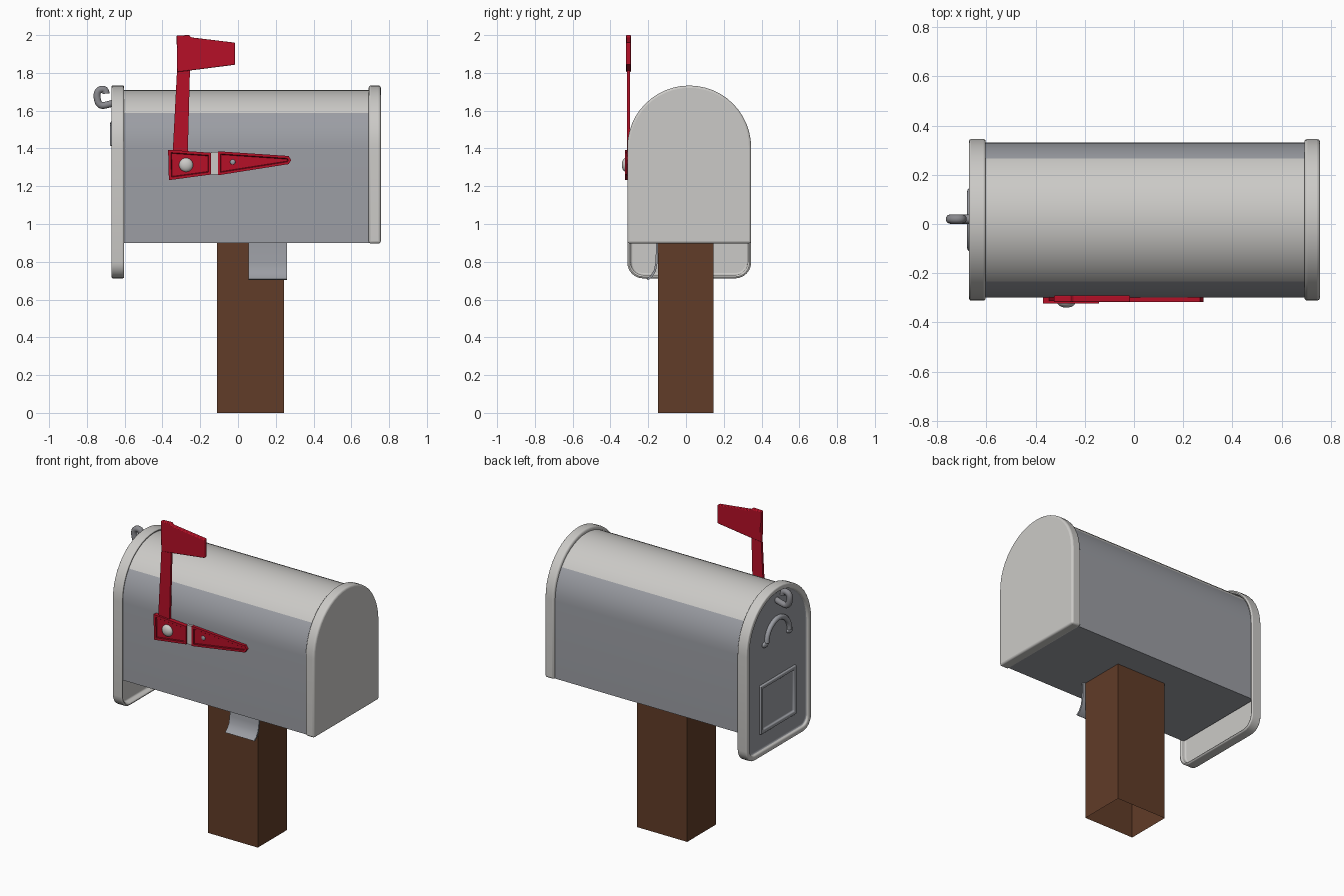
import bpy, bmesh, math
from mathutils import Vector

if "Cube" in bpy.data.objects:
    bpy.data.objects.remove(bpy.data.objects["Cube"])


def material(name, rgb):
    m = bpy.data.materials.new(name)
    m.diffuse_color = (*rgb, 1)
    m.use_nodes = True
    m.node_tree.nodes["Principled BSDF"].inputs["Base Color"].default_value = m.diffuse_color
    return m


LIGHT = material("light grey", (0.60, 0.59, 0.57))
STEEL = material("blue grey", (0.33, 0.34, 0.37))
DARK = material("hook grey", (0.25, 0.25, 0.27))
WOOD = material("brown", (0.120, 0.045, 0.021))
RED = material("red", (0.47, 0.005, 0.02))
DEEP_RED = material("deep red", (0.25, 0.003, 0.012))
CY = 0.017  # centre line of the box across y


def finish(ob, mats, smooth=True, bevel=0):
    for m in mats:
        ob.data.materials.append(m)
    if smooth:
        bpy.ops.object.select_all(action='DESELECT')
        ob.select_set(True)
        bpy.context.view_layer.objects.active = ob
        bpy.ops.object.shade_smooth_by_angle(angle=math.radians(35))
    if bevel:
        b = ob.modifiers.new("edge", 'BEVEL')
        b.width, b.segments, b.limit_method = bevel, 3, 'ANGLE'
        b.angle_limit = math.radians(40)
    return ob


def prism(name, pts, axis, lo, hi, mats, recess=(), rule=None, **kw):
    """Extrude a profile along x (pts are y,z) or y (pts are x,z).
    recess: (side, inset, depth, rim material, floor material) entries."""
    bm = bmesh.new()
    put = (lambda a, b, t: (t, a, b)) if axis == 'x' else (lambda a, b, t: (a, t, b))
    A = [bm.verts.new(put(a, b, lo)) for a, b in pts]
    B = [bm.verts.new(put(a, b, hi)) for a, b in pts]
    ends = {-1: bm.faces.new(A), 1: bm.faces.new(B)}
    n = len(pts)
    for i in range(n):
        j = (i + 1) % n
        bm.faces.new((A[i], A[j], B[j], B[i]))
    bmesh.ops.recalc_face_normals(bm, faces=bm.faces[:])
    if rule:
        for f in bm.faces:
            f.material_index = rule(f)
    for side, inset, depth, wall, floor in recess:
        f = ends[side]
        bmesh.ops.inset_region(bm, faces=[f], thickness=inset, use_even_offset=True)
        r = bmesh.ops.inset_region(bm, faces=[f], thickness=0.004, depth=-depth,
                                   use_even_offset=True)
        for w in r['faces']:
            w.material_index = wall
        f.material_index = floor
    me = bpy.data.meshes.new(name)
    bm.to_mesh(me)
    bm.free()
    ob = bpy.data.objects.new(name, me)
    bpy.context.collection.objects.link(ob)
    return finish(ob, mats, **kw)


def arch(r, top, bottom, corner=0):
    """Round-topped profile, with optionally rounded bottom corners."""
    spring = top - r
    pts = [(CY + r * math.cos(math.radians(7.5 * i)),
            spring + r * math.sin(math.radians(7.5 * i))) for i in range(25)]
    if not corner:
        return pts + [(CY - r, bottom), (CY + r, bottom)]
    for s, a0 in ((-1, 180), (1, 270)):
        for i in range(7):
            a = math.radians(a0 + 15 * i)
            pts.append((CY + s * (r - corner) + corner * math.cos(a),
                        bottom + corner + corner * math.sin(a)))
    return pts


def tube(name, pts, radius, mat, kind='POLY'):
    cu = bpy.data.curves.new(name, 'CURVE')
    cu.dimensions, cu.bevel_depth, cu.bevel_resolution = '3D', radius, 3
    cu.use_fill_caps = True
    sp = cu.splines.new(kind)
    sp.points.add(len(pts) - 1)
    for p, co in zip(sp.points, pts):
        p.co = (*co, 1)
    if kind == 'NURBS':
        sp.order_u, sp.use_endpoint_u, sp.resolution_u = 3, True, 6
    cu.materials.append(mat)
    ob = bpy.data.objects.new(name, cu)
    bpy.context.collection.objects.link(ob)
    return ob


def knob(name, loc, scale, mat):
    bpy.ops.mesh.primitive_uv_sphere_add(segments=20, ring_count=12, location=loc)
    ob = bpy.context.object
    ob.name, ob.scale = name, scale
    return finish(ob, [mat])


def rect(a0, a1, b0, b1):
    return [(a0, b0), (a1, b0), (a1, b1), (a0, b1)]


# Wooden post, open underneath
post = prism("post", rect(-0.11, 0.243, -0.0, 0.905), 'y', -0.147, 0.145, [WOOD], smooth=False)
bm = bmesh.new()
bm.from_mesh(post.data)
bmesh.ops.delete(bm, geom=[f for f in bm.faces if f.normal.z < -0.9], context='FACES')
bm.to_mesh(post.data)
bm.free()

# Box body: pale roof above, darker sides and floor below
prism("box_body", arch(0.315, 1.71, 0.9), 'x', -0.625, 0.71, [LIGHT, STEEL],
      rule=lambda f: int(f.calc_center_median().z < 1.58))

# Rear cap
prism("rear_cap", arch(0.328, 1.733, 0.897), 'x', 0.692, 0.756, [LIGHT], bevel=0.012)

# Door: rimmed tray on both faces, hanging below the box
prism("door", arch(0.328, 1.733, 0.712, 0.085), 'x', -0.67, -0.603, [LIGHT, STEEL],
      recess=[(-1, 0.032, 0.016, 0, 1), (1, 0.016, 0.03, 0, 0)], bevel=0.008)

# Raised frame on the door
prism("door_plaque", rect(-0.165, 0.195, 0.85, 1.16), 'x', -0.668, -0.645, [STEEL],
      recess=[(-1, 0.022, 0.012, 0, 0)], bevel=0.005)

# Arched handle with small feet
R = 0.115
handle = [(-0.662, CY + R * math.cos(math.radians(a)), 1.415 + R * math.sin(math.radians(a)))
          for a in range(0, 181, 12)]
tube("door_handle", handle, 0.016, STEEL)
for s in (-1, 1):
    knob("handle_foot", (-0.658, CY + s * (R + 0.008), 1.405), (0.012, 0.03, 0.018), STEEL)

# Curled latch at the top of the door
hook = [(-0.65, 1.645), (-0.69, 1.63), (-0.735, 1.625), (-0.75, 1.68), (-0.738, 1.712),
        (-0.70, 1.715), (-0.698, 1.69)]
tube("door_latch", [(x, 0.02, z) for x, z in hook], 0.019, DARK, 'NURBS')

# Bent metal bracket on the front of the post
curl = [(-0.147, 0.905), (-0.152, 0.79), (-0.16, 0.75), (-0.178, 0.72), (-0.2, 0.703)]
prism("post_bracket", curl + [(y - 0.01, z + 0.006) for y, z in reversed(curl)],
      'x', 0.055, 0.26, [STEEL])

# Flag: pivot plate, arm, flag blade
prism("flag_pivot", [(-0.37, 1.393), (-0.142, 1.377), (-0.142, 1.262), (-0.366, 1.232)],
      'y', -0.324, -0.29, [RED, DEEP_RED], recess=[(-1, 0.014, 0.006, 1, 0)], smooth=False)
prism("flag_arm", [(-0.346, 1.37), (-0.266, 1.37), (-0.254, 1.83), (-0.322, 1.83)],
      'y', -0.312, -0.297, [RED], smooth=False)
prism("flag_blade", [(-0.325, 1.998), (-0.258, 2.0), (-0.248, 1.988), (-0.016, 1.96),
                     (-0.016, 1.843), (-0.25, 1.813), (-0.322, 1.805)],
      'y', -0.317, -0.29, [RED], smooth=False, bevel=0.005)

# Grey band and tapered pointer beside the pivot
prism("pointer_band", rect(-0.142, -0.104, 1.262, 1.382), 'y', -0.314, -0.29, [LIGHT],
      smooth=False)
prism("flag_pointer", [(-0.106, 1.385), (0.268, 1.36), (0.282, 1.338), (0.268, 1.317),
                       (-0.106, 1.258)],
      'y', -0.316, -0.29, [RED, DEEP_RED], recess=[(-1, 0.013, 0.006, 1, 0)], smooth=False)

# Fasteners
knob("pivot_bolt", (-0.275, -0.318, 1.313), (0.037, 0.022, 0.037), LIGHT)
knob("pointer_screw", (-0.028, -0.31, 1.328), (0.014, 0.006, 0.014), STEEL)
